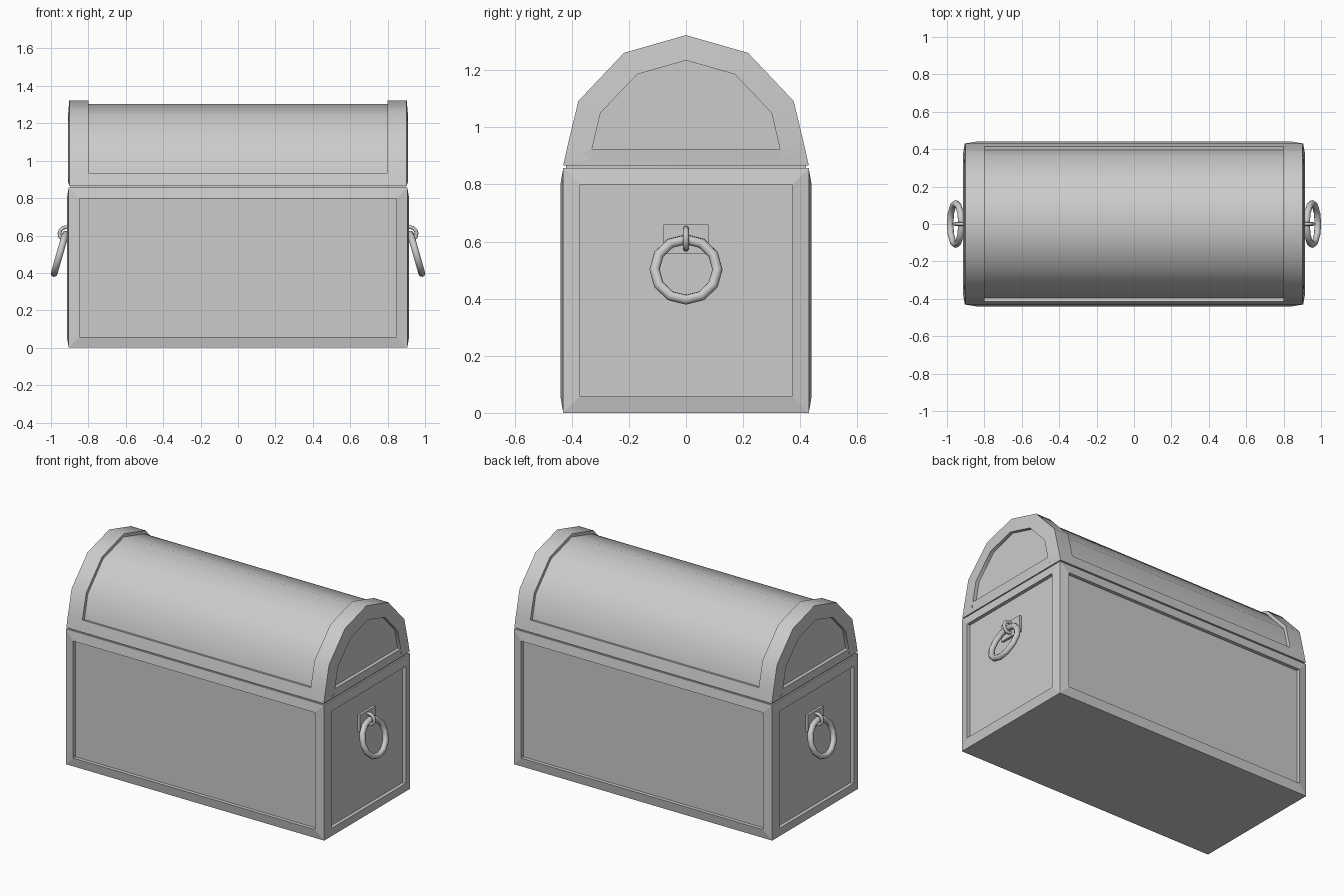
import bpy, bmesh
from math import radians
from mathutils import Vector

if "Cube" in bpy.data.objects:
    bpy.data.objects.remove(bpy.data.objects["Cube"])


def finish(bm, name):
    bmesh.ops.recalc_face_normals(bm, faces=bm.faces[:])
    me = bpy.data.meshes.new(name)
    bm.to_mesh(me)
    bm.free()
    ob = bpy.data.objects.new(name, me)
    bpy.context.collection.objects.link(ob)
    return ob


def smooth(ob, angle):
    bpy.ops.object.select_all(action='DESELECT')
    ob.select_set(True)
    bpy.context.view_layer.objects.active = ob
    bpy.ops.object.shade_smooth_by_angle(angle=radians(angle))


def box_mesh(sx, sy, z0, z1):
    bm = bmesh.new()
    bmesh.ops.create_cube(bm, size=1)
    for v in bm.verts:
        v.co = Vector((v.co.x * sx, v.co.y * sy, z0 + (v.co.z + 0.5) * (z1 - z0)))
    bm.normal_update()
    return bm


def box(name, sx, sy, z0, z1, x=0):
    ob = finish(box_mesh(sx, sy, z0, z1), name)
    ob.location.x = x
    return ob


def sink(bm, faces, depth):
    """Push each face straight inwards, leaving square walls."""
    normals = [f.normal.copy() for f in faces]
    new = bmesh.ops.extrude_discrete_faces(bm, faces=faces)["faces"]
    for f, n in zip(new, normals):
        bmesh.ops.translate(bm, verts=f.verts[:], vec=-n * depth)


# Chest body: four framed, recessed sides
bm = box_mesh(1.81, 0.86, 0, 0.857)
sides = [f for f in bm.faces if abs(f.normal.z) < 0.5]
bmesh.ops.inset_individual(bm, faces=sides, thickness=0.082, depth=0.01)
bm.normal_update()
sink(bm, sides, 0.022)
finish(bm, "chest_body")

# Narrow lip in the seam between body and lid
box("seam_lip", 1.79, 0.84, 0.857, 0.866)

# Domed lid: half profile mirrored, swept along x
half = [(0.43, 0.866), (0.415, 0.935), (0.377, 1.092), (0.217, 1.261)]
profile = half + [(0, 1.323)] + [(-y, z) for y, z in reversed(half)]
bm = bmesh.new()
rows = [[bm.verts.new((x, y, z)) for y, z in profile]
        for x in (-0.902, -0.8, 0.8, 0.902)]
n = len(profile)
panel = []
for i in range(3):
    a, b = rows[i], rows[i + 1]
    for j in range(n - 1):
        f = bm.faces.new((a[j], a[j + 1], b[j + 1], b[j]))
        if i == 1 and 0 < j < n - 2:
            panel.append(f)
    bm.faces.new((a[n - 1], a[0], b[0], b[n - 1]))
ends = [bm.faces.new(rows[0]), bm.faces.new(rows[3])]
bmesh.ops.recalc_face_normals(bm, faces=bm.faces[:])

# Recessed curved panel of the lid
bmesh.ops.inset_region(bm, faces=panel, thickness=0.0005, use_even_offset=True)
for v in {v for f in panel for v in f.verts}:
    v.co -= Vector((0, v.co.y, v.co.z - 0.85)).normalized() * 0.02

# Recessed end panels of the lid
bmesh.ops.inset_individual(bm, faces=ends, thickness=0.085, depth=0.008,
                           use_even_offset=True)
for f in ends:
    for v in f.verts:
        if v.co.z < 0.97:
            v.co.z -= 0.026
            v.co.y *= 1.015
bm.normal_update()
sink(bm, ends, 0.022)
smooth(finish(bm, "chest_lid"), 40)

# Side handles: plate, staple and tilted ring on both ends
for s, side in ((1, "right"), (-1, "left")):
    box(f"{side}_handle_plate", 0.016, 0.156, 0.556, 0.66, s * 0.9)
    bpy.ops.mesh.primitive_torus_add(
        location=(s * 0.92, 0, 0.61), rotation=(radians(90), 0, 0),
        major_segments=12, minor_segments=8, major_radius=0.035, minor_radius=0.01)
    bpy.context.object.name = f"{side}_handle_staple"
    smooth(bpy.context.object, 50)
    bpy.ops.mesh.primitive_torus_add(
        location=(s * 0.953, 0, 0.502), rotation=(0, s * radians(74), 0),
        major_segments=12, minor_segments=8, major_radius=0.11, minor_radius=0.018)
    bpy.context.object.name = f"{side}_handle_ring"
    smooth(bpy.context.object, 50)
